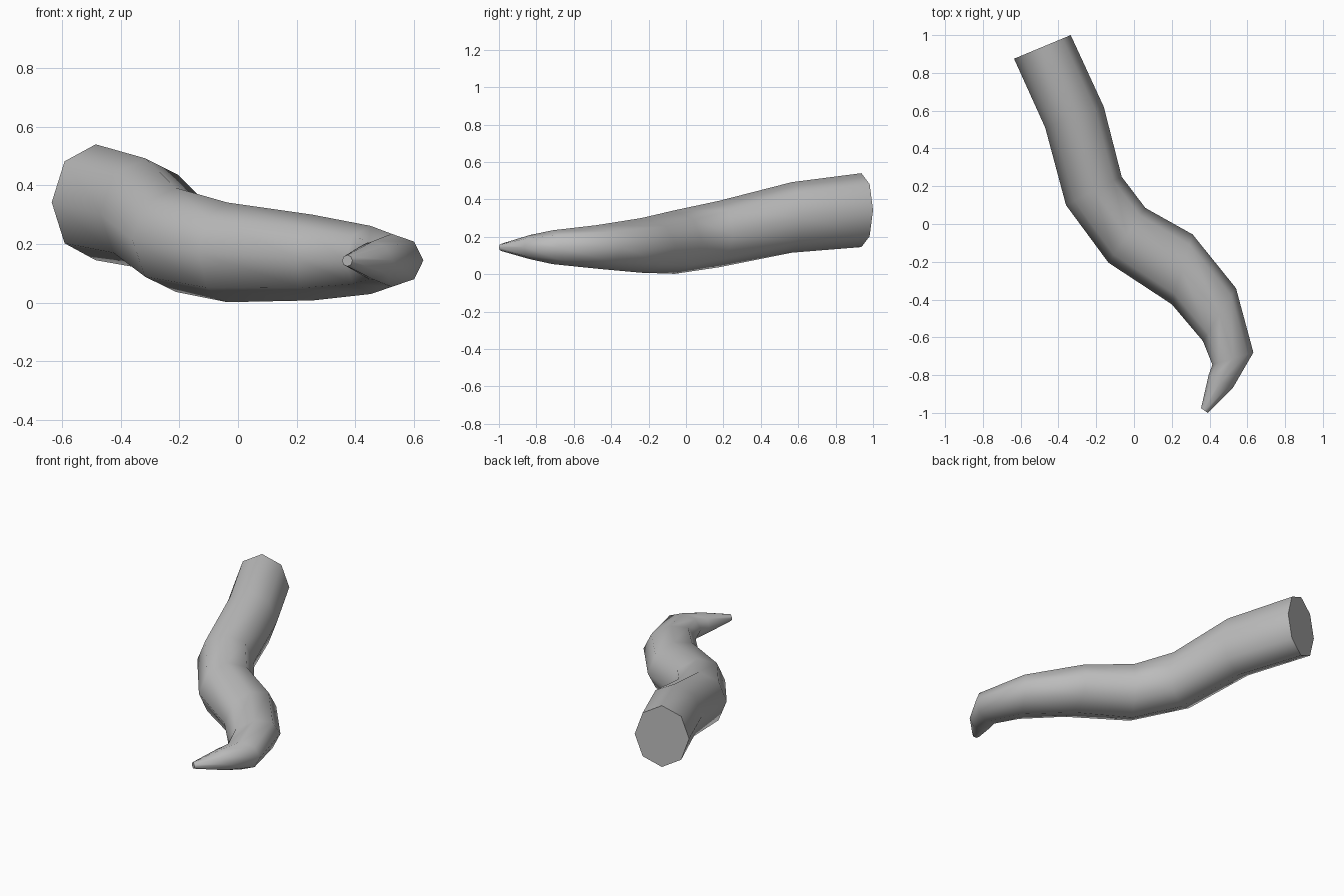
import bpy, bmesh, math
from mathutils import Vector

cube = bpy.data.objects.get("Cube")
if cube:
    bpy.data.objects.remove(cube)

# Plain grey material
grey = bpy.data.materials.new("plain_grey")
grey.use_nodes = True
colour = (0.5, 0.5, 0.5, 1)
grey.diffuse_color = colour
grey.node_tree.nodes["Principled BSDF"].inputs["Base Color"].default_value = colour

# Upright oval sections from base to tip:
# left edge x, y, right edge x, y, bottom z, top z
SECTIONS = [
    (-0.635, 0.875, -0.335, 1.0, 0.145, 0.54),
    (-0.47, 0.51, -0.16, 0.62, 0.115, 0.492),
    (-0.36, 0.10, -0.065, 0.25, 0.037, 0.392),
    (-0.135, -0.205, 0.06, 0.085, 0.002, 0.342),
    (0.20, -0.425, 0.31, -0.055, 0.008, 0.3),
    (0.365, -0.62, 0.54, -0.34, 0.03, 0.262),
    (0.415, -0.745, 0.632, -0.68, 0.054, 0.235),
    (0.395, -0.80, 0.525, -0.865, 0.08, 0.21),
    (0.355, -0.975, 0.39, -1.0, 0.124, 0.163),
]
SIDES = 8


def add_ring(bm, lx, ly, rx, ry, low, high):
    centre = Vector(((lx + rx) / 2, (ly + ry) / 2, (low + high) / 2))
    across = Vector((rx - lx, ry - ly, 0)) / 2
    up = Vector((0, 0, (high - low) / 2))
    angles = [math.tau * i / SIDES for i in range(SIDES)]
    return [bm.verts.new(centre + across * math.cos(a) + up * math.sin(a)) for a in angles]


# Curved, tapering body with closed ends
bm = bmesh.new()
rings = [add_ring(bm, *s) for s in SECTIONS]
for a, b in zip(rings, rings[1:]):
    for i in range(SIDES):
        j = (i + 1) % SIDES
        bm.faces.new((a[i], a[j], b[j], b[i])).smooth = True
caps = [bm.faces.new(rings[0]), bm.faces.new(rings[-1])]
bmesh.ops.recalc_face_normals(bm, faces=bm.faces)

# Crisp rims around the flat ends
for cap in caps:
    for edge in cap.edges:
        edge.smooth = False

mesh = bpy.data.meshes.new("curved_horn")
bm.to_mesh(mesh)
bm.free()
mesh.materials.append(grey)
horn = bpy.data.objects.new("curved_horn", mesh)
bpy.context.collection.objects.link(horn)
